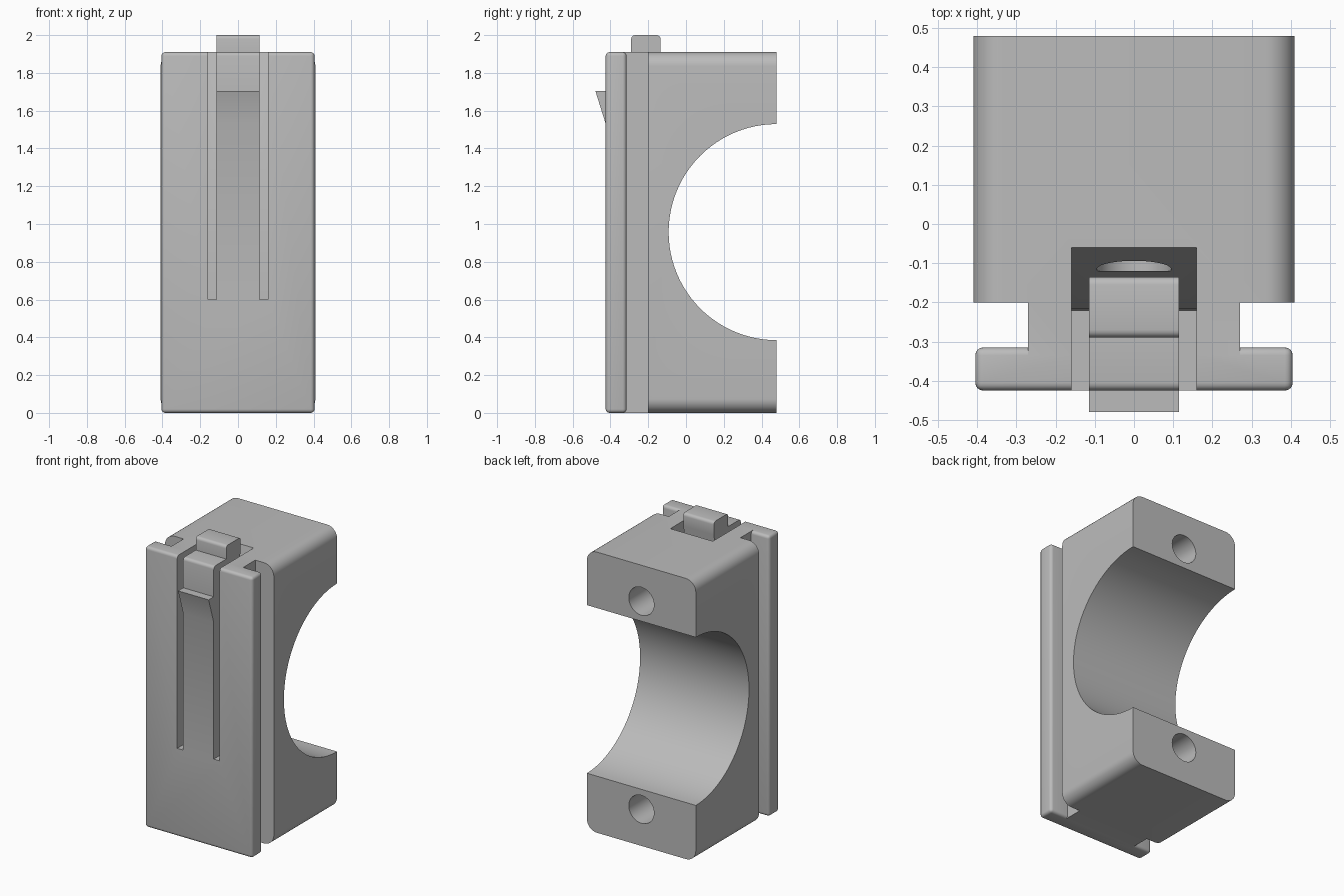
import bpy, bmesh, math
from mathutils import Matrix

cube = bpy.data.objects.get("Cube")
if cube:
    bpy.data.objects.remove(cube, do_unlink=True)

grey = bpy.data.materials.new("plain grey")
grey.use_nodes = True
grey.diffuse_color = (0.5, 0.5, 0.5, 1)
grey.node_tree.nodes["Principled BSDF"].inputs["Base Color"].default_value = (0.5, 0.5, 0.5, 1)

HEIGHT = 1.91
BORE_Z = 0.957


def finish(name, bm):
    bmesh.ops.recalc_face_normals(bm, faces=bm.faces)
    mesh = bpy.data.meshes.new(name)
    bm.to_mesh(mesh)
    bm.free()
    mesh.materials.append(grey)
    obj = bpy.data.objects.new(name, mesh)
    bpy.context.collection.objects.link(obj)
    return obj


def round_edges(bm, test, radius, segments):
    edges = [e for e in bm.edges if test(*(v.co for v in e.verts))]
    bmesh.ops.bevel(bm, geom=edges, offset=radius, segments=segments,
                    profile=0.5, affect='EDGES', clamp_overlap=True)


def prism(name, half_width, profile, test=None, radius=0.02, segments=4):
    """Side profile (y, z) extruded symmetrically along x."""
    bm = bmesh.new()
    face = bm.faces.new([bm.verts.new((-half_width, y, z)) for y, z in profile])
    new = bmesh.ops.extrude_face_region(bm, geom=[face])["geom"]
    verts = [g for g in new if isinstance(g, bmesh.types.BMVert)]
    bmesh.ops.translate(bm, verts=verts, vec=(2 * half_width, 0, 0))
    if test:
        round_edges(bm, test, radius, segments)
    return finish(name, bm)


def box(name, half_width, y0, y1, z0, z1, **kw):
    return prism(name, half_width, [(y0, z0), (y1, z0), (y1, z1), (y0, z1)], **kw)


def cylinder(name, radius, length, axis, location, sides):
    bm = bmesh.new()
    bmesh.ops.create_cone(bm, cap_ends=True, segments=sides, radius1=radius,
                          radius2=radius, depth=length)
    turn = Matrix.Rotation(math.pi / 2, 4, 'Y' if axis == 'X' else 'X')
    bmesh.ops.transform(bm, matrix=Matrix.Translation(location) @ turn, verts=bm.verts)
    return finish(name, bm)


def combine(target, tool, operation):
    tool.hide_render = True
    mod = target.modifiers.new(operation.lower(), 'BOOLEAN')
    mod.operation, mod.solver, mod.object = operation, 'EXACT', tool
    bpy.context.view_layer.objects.active = target
    bpy.ops.object.modifier_apply(modifier=mod.name)
    bpy.data.objects.remove(tool, do_unlink=True)


def along(axis):
    return lambda a, b: abs(a[axis] - b[axis]) > (a - b).length * 0.99


# Main block with rounded long edges, then the neck and the front plate
body = box("clamp_body", 0.41, -0.2, 0.48, 0, HEIGHT, test=along(1), radius=0.075, segments=8)
neck = box("neck", 0.27, -0.335, -0.18, 0, HEIGHT)
plate = box("front_plate", 0.405, -0.425, -0.315, 0, HEIGHT,
            test=lambda a, b: True, radius=0.02, segments=4)
combine(body, neck, 'UNION')
combine(body, plate, 'UNION')

# Pocket behind the spring latch, with a sloping back wall
pocket = prism("pocket_cutter", 0.16, [
    (-0.6, 0.6), (-0.222, 0.6), (-0.216, 1.22), (-0.06, HEIGHT), (-0.06, 2.1), (-0.6, 2.1)])
combine(body, pocket, 'DIFFERENCE')

# Half-round bore through the back and the two screw holes
combine(body, cylinder("bore_cutter", 0.572, 2, 'X', (0, 0.48, BORE_Z), 96), 'DIFFERENCE')
for side in (-1, 1):
    hole = cylinder("hole_cutter", 0.095, 0.8, 'Y', (0, 0.28, BORE_Z + side * 0.708), 40)
    combine(body, hole, 'DIFFERENCE')


# Spring latch: thin arm, catch wedge and push button in one profile
def latch_edge(a, b):
    level = abs(a.y - b.y) + abs(a.z - b.z) < 1e-4
    return level and (a.z > 1.95 or (a.z > 1.9 and a.y < -0.4))


latch = prism("spring_latch", 0.115, [
    (-0.425, 0.58), (-0.425, 1.53), (-0.48, 1.705), (-0.425, 1.705), (-0.425, HEIGHT),
    (-0.29, HEIGHT), (-0.29, 2), (-0.135, 2), (-0.135, HEIGHT), (-0.29, 1.22), (-0.29, 0.58)],
    test=latch_edge)
combine(body, latch, 'UNION')

# Smooth rounds, sharp corners
bpy.ops.object.select_all(action='DESELECT')
body.select_set(True)
bpy.context.view_layer.objects.active = body
bpy.ops.object.shade_smooth_by_angle(angle=math.radians(30))
